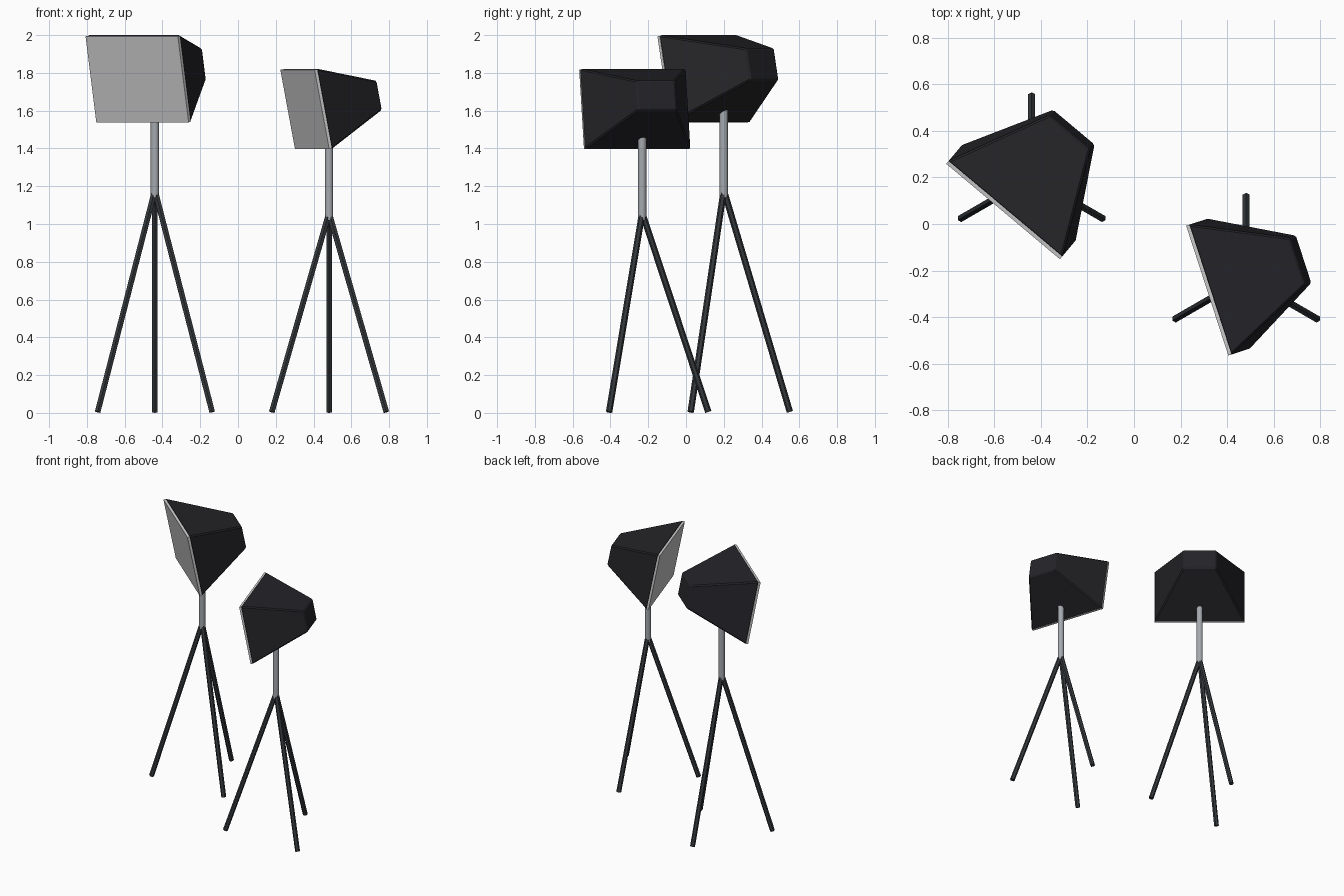
import bpy, bmesh, math
from mathutils import Vector, Matrix

if "Cube" in bpy.data.objects:
    bpy.data.objects.remove(bpy.data.objects["Cube"])


def material(name, color):
    m = bpy.data.materials.new(name)
    m.diffuse_color = (*color, 1)
    m.use_nodes = True
    m.node_tree.nodes["Principled BSDF"].inputs["Base Color"].default_value = m.diffuse_color
    return m


FABRIC = material("black_fabric", (0.018, 0.018, 0.022))
DIFFUSER = material("diffuser_white", (0.8, 0.8, 0.78))
METAL = material("pole_metal", (0.38, 0.4, 0.43))
LEG = material("leg_dark", (0.035, 0.04, 0.045))


def finish(name, bm, mat, matrix=Matrix()):
    me = bpy.data.meshes.new(name)
    bm.to_mesh(me)
    bm.free()
    me.materials.append(mat)
    ob = bpy.data.objects.new(name, me)
    ob.matrix_world = matrix
    bpy.context.collection.objects.link(ob)
    return ob


def rod(name, a, b, radius, sides, mat):
    a, b = Vector(a), Vector(b)
    d = b - a
    bm = bmesh.new()
    bmesh.ops.create_cone(bm, cap_ends=True, segments=sides,
                          radius1=radius, radius2=radius, depth=d.length)
    rot = d.to_track_quat('Z', 'Y').to_matrix().to_4x4()
    return finish(name, bm, mat, Matrix.Translation((a + b) / 2) @ rot)


def box(name, size, y0, y1, back_scale, bevel, mat, matrix):
    # box along local y whose back end is scaled down
    bm = bmesh.new()
    bmesh.ops.create_cube(bm, size=1)
    for v in bm.verts:
        back = v.co.y > 0
        k = back_scale if back else 1
        v.co = (v.co.x * size[0] * k, y1 if back else y0, v.co.z * size[1] * k)
    if bevel:
        bmesh.ops.bevel(bm, geom=bm.edges[:], offset=bevel, segments=1,
                        affect='EDGES', profile=0.5)
    return finish(name, bm, mat, matrix)


def studio_light(side, x, y, apex, head_z, yaw, s):
    # tripod legs
    for i, deg in enumerate((90, 210, 330)):
        t = math.radians(deg)
        foot = (x + 0.35 * math.cos(t), y + 0.35 * math.sin(t), 0.005)
        rod(f"{side}_leg_{i + 1}", foot, (x, y, apex), 0.017, 6, LEG)
    # centre pole
    pole = rod(f"{side}_pole", (x, y, apex - 0.04), (x, y, head_z - 0.08),
               0.022, 16, METAL)
    for p in pole.data.polygons:
        p.use_smooth = len(p.vertices) == 4
    # softbox head, turned and tipped downward
    turn = Matrix.Rotation(math.radians(yaw), 4, 'Z')
    front = Vector((x, y, head_z)) - turn @ Vector((0, 0.135 * s, 0))
    m = (Matrix.Translation(front) @ turn
         @ Matrix.Rotation(math.radians(11), 4, 'X') @ Matrix.Scale(s, 4))
    box(f"{side}_softbox", (0.644, 0.474), 0, 0.41, 0.36, 0.008, FABRIC, m)
    box(f"{side}_diffuser_panel", (0.638, 0.464), -0.012, 0.004, 1, 0, DIFFUSER, m)


studio_light("left", -0.44, 0.20, 1.18, 1.768, -40, 1.0)
studio_light("right", 0.482, -0.232, 1.06, 1.609, -72, 0.92)
